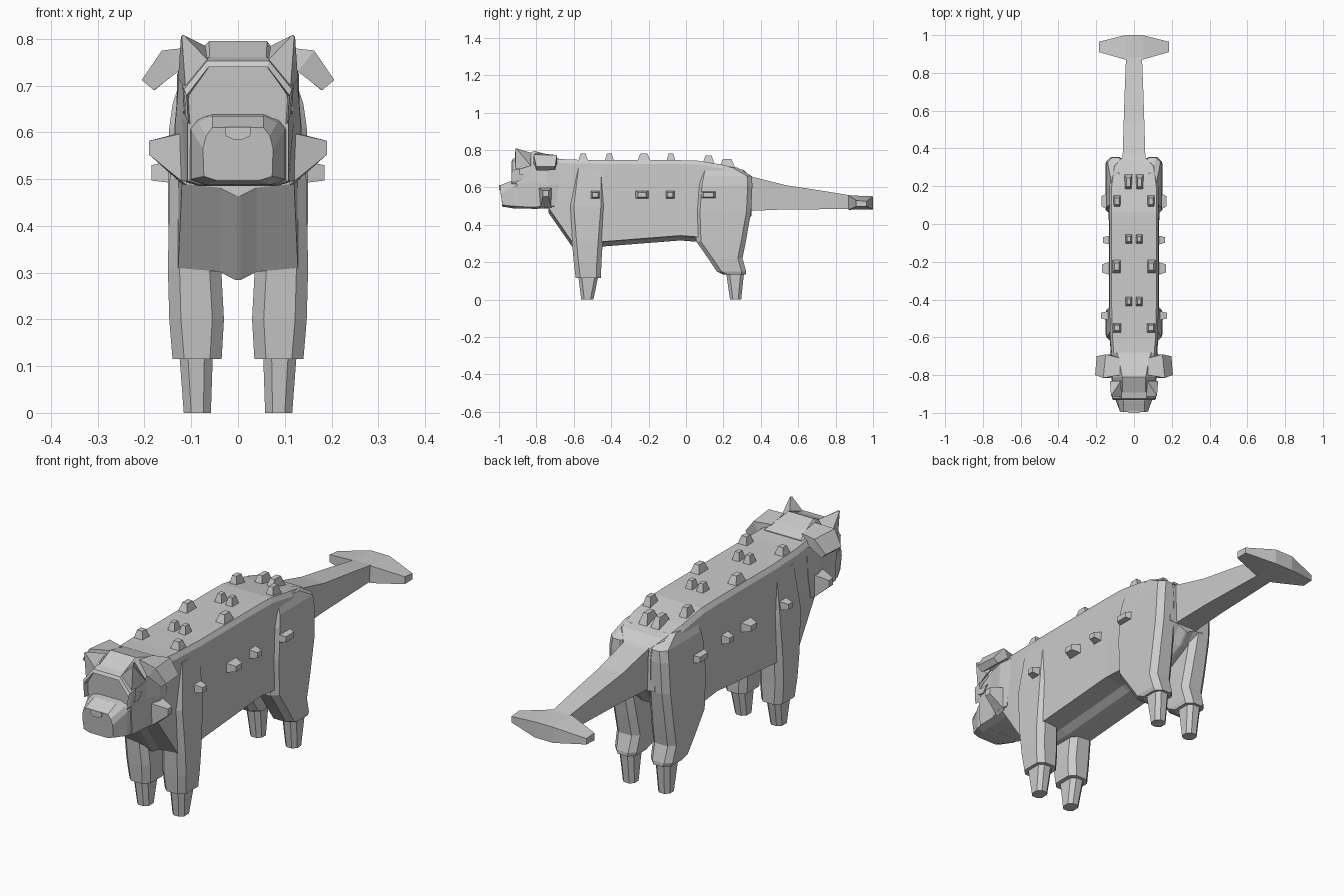
import bpy, bmesh

cube = bpy.data.objects.get("Cube")
if cube:
    bpy.data.objects.remove(cube, do_unlink=True)

grey = bpy.data.materials.new("plain_grey")
grey.use_nodes = True
grey.diffuse_color = (0.6, 0.6, 0.6, 1)
grey.node_tree.nodes["Principled BSDF"].inputs["Base Color"].default_value = (0.6, 0.6, 0.6, 1)


def loft(name, rings):
    """Skin a list of equal-length point rings and cap both ends."""
    bm = bmesh.new()
    vs = [[bm.verts.new(p) for p in r] for r in rings]
    n = len(vs[0])
    for a, b in zip(vs, vs[1:]):
        for i in range(n):
            j = (i + 1) % n
            bm.faces.new((a[i], a[j], b[j], b[i]))
    bm.faces.new(vs[0])
    bm.faces.new(vs[-1])
    bmesh.ops.recalc_face_normals(bm, faces=bm.faces)
    me = bpy.data.meshes.new(name)
    bm.to_mesh(me)
    bm.free()
    me.materials.append(grey)
    ob = bpy.data.objects.new(name, me)
    bpy.context.collection.objects.link(ob)
    return ob


def pair(name, rings):
    """Build the part on +x and its mirror on -x."""
    loft("left_" + name, rings)
    loft("right_" + name, [[(-x, y, z) for x, y, z in r] for r in rings])


def sym(half):
    """Close a half ring by mirroring it across x = 0."""
    return half + [(-x, y, z) for x, y, z in reversed(half)]


def leg_ring(z, x0, x1, y0, y1, c=0.025):
    """Chamfered rectangle at height z."""
    return [(x0 + c, y0, z), (x1 - c, y0, z), (x1, y0 + c, z), (x1, y1 - c, z),
            (x1 - c, y1, z), (x0 + c, y1, z), (x0, y1 - c, z), (x0, y0 + c, z)]


# Trunk: y, top z, bottom z, half width at top, half width at bottom
trunk = [(-0.735, 0.755, 0.49, 0.115, 0.12), (-0.61, 0.748, 0.31, 0.125, 0.128),
         (-0.44, 0.745, 0.31, 0.13, 0.132), (-0.03, 0.745, 0.342, 0.13, 0.132),
         (0.06, 0.743, 0.335, 0.13, 0.135), (0.20, 0.72, 0.36, 0.13, 0.135),
         (0.305, 0.695, 0.42, 0.115, 0.13), (0.35, 0.655, 0.475, 0.075, 0.09)]
loft("body", [sym([(w - 0.012, y, t), (w, y, t - 0.02), (v, y, (t + b) / 2 - 0.04),
                   (v, y, b), (0.04, y, b - 0.008), (0.005, y, b - 0.026)])
              for y, t, b, w, v in trunk])

# Legs and feet
pair("front_leg", [leg_ring(0.115, 0.035, 0.14, -0.59, -0.455),
                   leg_ring(0.20, 0.03, 0.147, -0.60, -0.452),
                   leg_ring(0.31, 0.036, 0.15, -0.61, -0.445),
                   leg_ring(0.50, 0.04, 0.146, -0.625, -0.43),
                   leg_ring(0.70, 0.05, 0.128, -0.60, -0.43)])
pair("front_foot", [leg_ring(0, 0.058, 0.116, -0.56, -0.495, 0.016),
                    leg_ring(0.12, 0.054, 0.125, -0.575, -0.47, 0.018)])
pair("hind_leg", [leg_ring(0.133, 0.04, 0.135, 0.20, 0.322),
                  leg_ring(0.15, 0.035, 0.142, 0.165, 0.322),
                  leg_ring(0.22, 0.032, 0.146, 0.118, 0.302),
                  leg_ring(0.31, 0.036, 0.148, 0.055, 0.32),
                  leg_ring(0.47, 0.045, 0.15, 0.05, 0.348),
                  leg_ring(0.61, 0.05, 0.147, 0.06, 0.355),
                  leg_ring(0.66, 0.055, 0.14, 0.07, 0.352),
                  leg_ring(0.705, 0.06, 0.125, 0.08, 0.275)])
pair("hind_foot", [leg_ring(0, 0.058, 0.116, 0.235, 0.295, 0.016),
                   leg_ring(0.14, 0.054, 0.125, 0.215, 0.31, 0.018)])

# Tail: y, half width, top z, bottom z
loft("tail", [sym([(w, y, t), (w * 0.9, y, b)]) for y, w, t, b in
              [(0.30, 0.06, 0.675, 0.465), (0.36, 0.06, 0.655, 0.475),
               (0.53, 0.055, 0.612, 0.482), (0.74, 0.048, 0.58, 0.483),
               (0.89, 0.042, 0.555, 0.483)]])

# Hammer-shaped tail end: x, front y, back y, top z, bottom z
loft("tail_end", [[(x, f, t), (x, b, t - 0.005), (x, b, l + 0.002), (x, f, l)]
                  for x, f, b, t, l in
                  [(-0.185, 0.91, 0.965, 0.53, 0.497), (-0.045, 0.87, 1.0, 0.557, 0.48),
                   (0.045, 0.87, 1.0, 0.557, 0.48), (0.185, 0.91, 0.965, 0.53, 0.497)]])

# Head with face
loft("head", [sym(r) for r in [
    [(0.09, -0.68, 0.755), (0.12, -0.68, 0.73), (0.125, -0.68, 0.62),
     (0.125, -0.70, 0.50), (0.09, -0.70, 0.49)],
    [(0.075, -0.74, 0.775), (0.125, -0.74, 0.735), (0.135, -0.74, 0.61),
     (0.132, -0.74, 0.50), (0.09, -0.74, 0.487)],
    [(0.062, -0.81, 0.795), (0.115, -0.81, 0.725), (0.12, -0.81, 0.63),
     (0.112, -0.81, 0.495), (0.08, -0.81, 0.485)],
    [(0.06, -0.925, 0.745), (0.105, -0.905, 0.68), (0.108, -0.905, 0.62),
     (0.108, -0.90, 0.497), (0.08, -0.90, 0.488)]]])
loft("muzzle", [sym(r) for r in [
    [(0.058, -0.88, 0.64), (0.09, -0.88, 0.63), (0.105, -0.88, 0.61),
     (0.105, -0.88, 0.497), (0.075, -0.88, 0.487)],
    [(0.055, -0.935, 0.635), (0.085, -0.925, 0.622), (0.1, -0.92, 0.605),
     (0.1, -0.925, 0.5), (0.07, -0.925, 0.488)],
    [(0.055, -0.995, 0.61), (0.068, -0.995, 0.593), (0.075, -0.99, 0.565),
     (0.073, -0.982, 0.506), (0.045, -0.982, 0.497)]]])
loft("nose", [[(-0.028, y, 0.612), (0.028, y, 0.612), (0.026, y, 0.592),
               (0.01, y, 0.585), (-0.01, y, 0.585), (-0.026, y, 0.592)]
              for y in (-0.98, -1.0)])

# Raised rim around the brow
rim = [(0.106, 0.625), (0.11, 0.685), (0.063, 0.746)]
rim = [(-x, z) for x, z in rim] + rim[::-1]
loft("brow_rim", [[(x, -0.932, z - 0.006), (x * 1.05, -0.925, z + 0.007),
                   (x * 1.08, -0.89, z + 0.014), (x * 0.95, -0.89, z - 0.008)]
                  for x, z in rim])

# Eyes
pair("eye", [[(x, -0.90, 0.645), (x, -0.89, 0.668), (x, -0.84, 0.67), (x, -0.868, 0.64)]
             for x in (0.109, 0.118)])

# Pointed horns
pair("horn", [[(0.065, -0.915, 0.755), (0.112, -0.91, 0.69), (0.128, -0.83, 0.715),
               (0.07, -0.83, 0.785)],
              [(0.116, -0.912, 0.808), (0.12, -0.912, 0.805),
               (0.122, -0.905, 0.805), (0.118, -0.905, 0.808)]])

# Drooping ears
pair("ear", [[(0.075, -0.80, 0.785), (0.075, -0.71, 0.77), (0.09, -0.71, 0.71),
              (0.09, -0.80, 0.71)],
             [(0.163, -0.815, 0.775), (0.150, -0.69, 0.772), (0.13, -0.69, 0.73),
              (0.128, -0.815, 0.73)],
             [(0.206, -0.80, 0.712), (0.198, -0.70, 0.712), (0.176, -0.70, 0.692),
              (0.18, -0.80, 0.69)]])

# Cheek spikes
pair("cheek_spike", [[(0.11, -0.79, 0.60), (0.12, -0.715, 0.60),
                      (0.12, -0.72, 0.49), (0.11, -0.78, 0.487)],
                     [(0.19, -0.765, 0.582), (0.19, -0.735, 0.582),
                      (0.19, -0.735, 0.552), (0.19, -0.765, 0.552)]])


def square(cx, cy, hx, hy):
    return [(cx - hx, cy - hy), (cx + hx, cy - hy), (cx + hx, cy + hy), (cx - hx, cy + hy)]


# Back studs: x, y, half width, half length, base z
for i, (x, y, a, b, z) in enumerate([
        (0.03, 0.22, 0.022, 0.045, 0.70), (0.09, 0.12, 0.021, 0.034, 0.718),
        (0.027, -0.08, 0.019, 0.026, 0.735), (0.092, -0.225, 0.024, 0.038, 0.735),
        (0.027, -0.41, 0.019, 0.026, 0.735), (0.09, -0.55, 0.025, 0.028, 0.735)]):
    pair(f"back_stud_{i + 1}",
         [[(p, q, z) for p, q in square(x, y, a, b)],
          [(p, q, z + 0.045 + 0.006 * (i < 2)) for p, q in square(x, y, a * 0.5, b * 0.5)]])

# Flank studs: y, half length, tip x
for i, (y, b, tip) in enumerate([(-0.485, 0.027, 0.175), (-0.235, 0.038, 0.17),
                                 (-0.085, 0.026, 0.165), (0.12, 0.05, 0.172)]):
    pair(f"flank_stud_{i + 1}",
         [[(0.12, p, q) for p, q in square(y, 0.56, b, 0.023)],
          [(tip, p, q) for p, q in square(y, 0.56, b * 0.55, 0.012)]])
